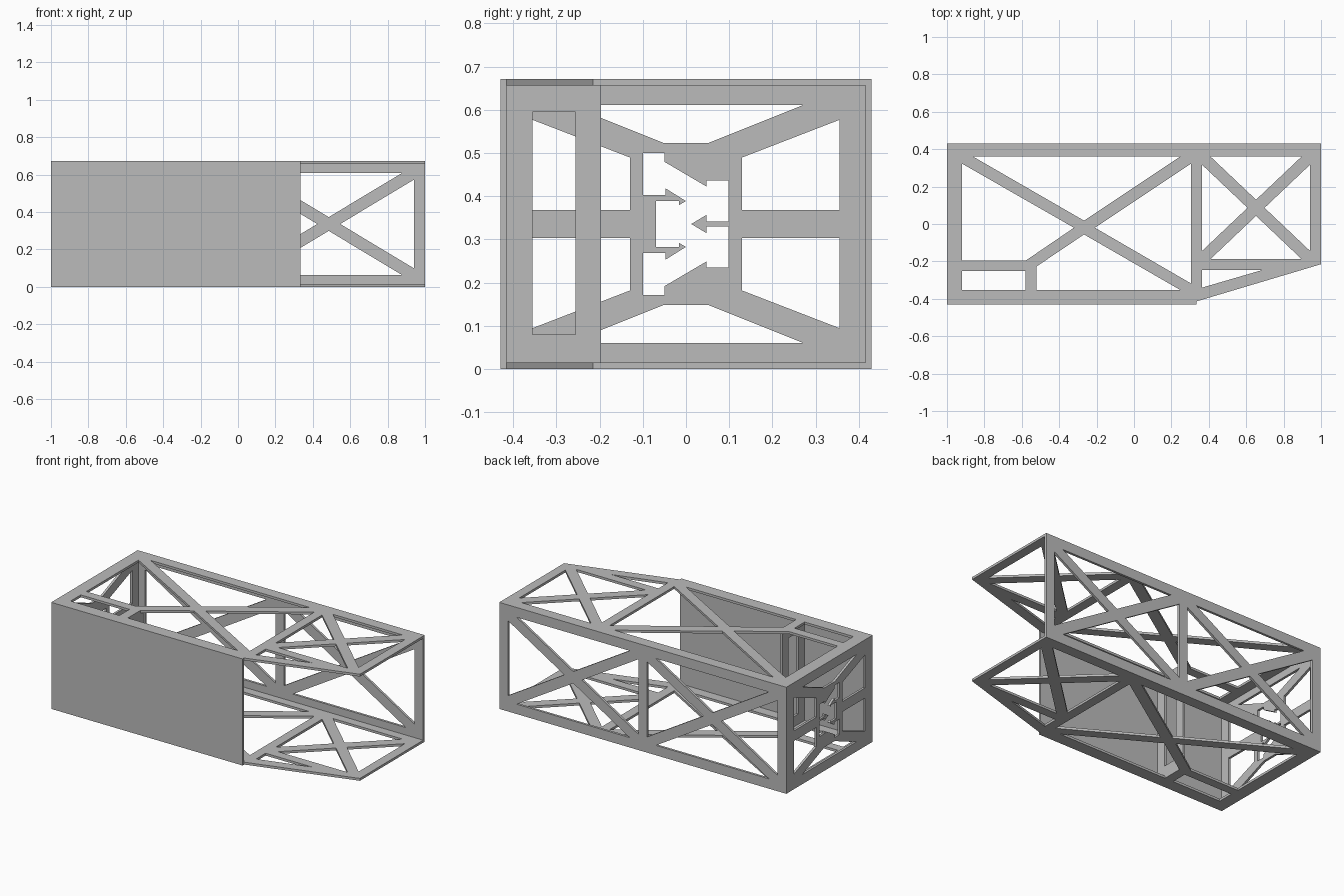
import bpy
import bmesh
from mathutils import Matrix, Vector

cube = bpy.data.objects.get("Cube")
if cube:
    bpy.data.objects.remove(cube, do_unlink=True)

H, W, T = 0.671, 0.43, 0.015      # height, half depth, sheet thickness
MID, IN = H / 2, W - T
X, Y, Z = Vector((1, 0, 0)), Vector((0, 1, 0)), Vector((0, 0, 1))

grey = bpy.data.materials.new("sheet_grey")
grey.use_nodes = True
grey.diffuse_color = (0.5, 0.5, 0.5, 1)
grey.node_tree.nodes["Principled BSDF"].inputs["Base Color"].default_value = grey.diffuse_color


def rect(u0, u1, v0, v1):
    return [(u0, v0), (u1, v0), (u1, v1), (u0, v1)]


def cross(u0, u1, v0, v1, t):
    """Four triangular openings that leave an X of two bars in a bay."""
    cu, cv, hu, hv = (u0 + u1) / 2, (v0 + v1) / 2, (u1 - u0) / 2, (v1 - v0) / 2
    k = 1 - t
    holes = []
    for s in (-1, 1):
        holes.append([(cu + s * hu, cv - k * hv), (cu + s * hu, cv + k * hv), (cu + s * t * hu, cv)])
        holes.append([(cu - k * hu, cv + s * hv), (cu + k * hu, cv + s * hv), (cu, cv + s * t * hv)])
    return holes


def sheet(name, outline, holes, u, v, origin):
    """Flat sheet with openings, drawn in the u-v plane and centred on origin."""
    curve = bpy.data.curves.new(name, "CURVE")
    curve.dimensions = "2D"
    curve.fill_mode = "BOTH"
    curve.extrude = T / 2
    for loop in [outline] + holes:
        spline = curve.splines.new("POLY")
        spline.points.add(len(loop) - 1)
        for point, (a, b) in zip(spline.points, loop):
            point.co = (a, b, 0, 1)
        spline.use_cyclic_u = True
    helper = bpy.data.objects.new(name + "_profile", curve)
    bpy.context.collection.objects.link(helper)
    graph = bpy.context.evaluated_depsgraph_get()
    mesh = bpy.data.meshes.new_from_object(helper.evaluated_get(graph))
    bpy.data.objects.remove(helper, do_unlink=True)

    # place the sheet, weld its caps to its rims
    frame = Matrix((u, v, u.cross(v))).transposed().to_4x4()
    mesh.transform(Matrix.Translation(origin) @ frame)
    bm = bmesh.new()
    bm.from_mesh(mesh)
    bmesh.ops.remove_doubles(bm, verts=bm.verts, dist=0.0001)
    bmesh.ops.recalc_face_normals(bm, faces=bm.faces)
    for face in bm.faces:
        face.smooth = False
    bm.to_mesh(mesh)
    bm.free()
    mesh.name = name
    mesh.materials.clear()
    mesh.materials.append(grey)
    obj = bpy.data.objects.new(name, mesh)
    bpy.context.collection.objects.link(obj)
    return obj


# Top and bottom trusses with the slanted nose
deck = [(T - 1, -IN), (0.33, -IN), (1, -0.215), (1, IN), (T - 1, IN)]
deck_holes = [
    [(-0.86, 0.36), (0.246, 0.36), (-0.267, 0.018)],
    [(0.305, 0.323), (0.305, -0.318), (-0.209, -0.02)],
    [(-0.267, -0.056), (0.246, -0.352), (-0.521, -0.352), (-0.521, -0.227)],
    [(-0.321, -0.02), (-0.92, 0.323), (-0.92, -0.195), (-0.578, -0.195)],
    rect(-0.92, -0.58, -0.352, -0.251),
    [(0.364, -0.245), (0.69, -0.245), (0.364, -0.34)],
] + cross(0.364, 0.941, -0.187, 0.36, 0.158)
sheet("top_truss", deck, deck_holes, X, Y, Z * (H - T / 2))
sheet("bottom_truss", deck, deck_holes, X, Y, Z * T / 2)

# Back truss: two crossed bays
bays = cross(-0.94, -0.03, 0.062, H - 0.062, 0.135) + cross(0.03, 0.94, 0.062, H - 0.062, 0.135)
sheet("back_truss", rect(-1, 1, 0, H), bays, X, Z, Y * (W - T / 2))

# Solid front panel
sheet("front_panel", rect(-1, 0.333, 0, H), [], X, Z, -Y * (W - T / 2))

# End panel: heights measured from its middle
end_holes = []
for sv in (-1, 1):
    end_holes.append([(a, sv * b) for a, b in
                      [(-0.27, 0.275), (0.27, 0.275), (0.05, 0.187), (-0.05, 0.187)]])
    for su in (-1, 1):
        end_holes.append([(su * a, sv * b) for a, b in
                          [(0.13, 0.032), (0.13, 0.154), (0.355, 0.241), (0.355, 0.032)]])
# Central opening with its pointed fingers, mirrored top to bottom
half = [(-0.07, 0.053), (-0.016, 0.053), (-0.016, 0.044), (0, 0.053), (-0.048, 0.083),
        (-0.048, 0.067), (-0.1, 0.067), (-0.1, 0.164), (-0.05, 0.164), (-0.05, 0.144),
        (0.047, 0.087), (0.047, 0.101), (0.098, 0.101), (0.098, 0.006), (0.047, 0.006),
        (0.047, 0.021)]
end_holes.append(half + [(0.012, 0)] + [(a, -b) for a, b in reversed(half)])
sheet("end_panel", rect(-IN, IN, -MID, MID), end_holes, Y, Z, Vector((T / 2 - 1, 0, MID)))

# Inner divider with a tall window
sheet("inner_divider", rect(-IN, -0.197, T, H - T), [rect(-0.355, -0.256, 0.08, 0.595)],
      Y, Z, X * (-0.521 - T / 2))
